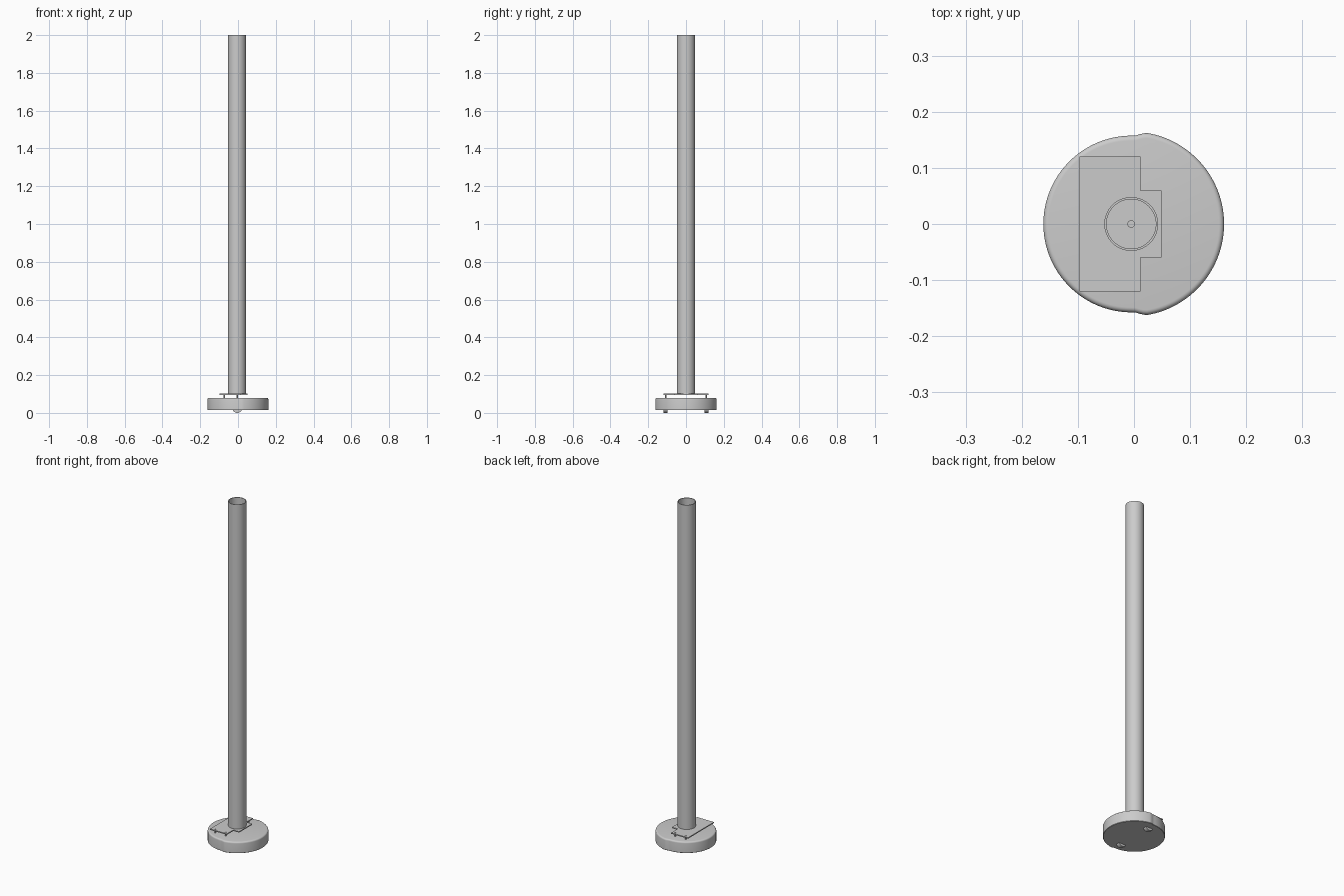
import bpy, bmesh, math
from math import sin, cos, pi

if "Cube" in bpy.data.objects:
    bpy.data.objects.remove(bpy.data.objects["Cube"])

CX = -0.004  # common axis of base and pole


def finish(name, bm, smooth=True):
    bmesh.ops.recalc_face_normals(bm, faces=bm.faces)
    mesh = bpy.data.meshes.new(name)
    bm.to_mesh(mesh)
    bm.free()
    ob = bpy.data.objects.new(name, mesh)
    bpy.context.collection.objects.link(ob)
    bpy.ops.object.select_all(action='DESELECT')
    ob.select_set(True)
    bpy.context.view_layer.objects.active = ob
    if smooth:
        bpy.ops.object.shade_smooth_by_angle(angle=math.radians(35))
    return ob


def loft(bm, rings, caps=True, closed=False):
    rows = [[bm.verts.new(p) for p in r] for r in rings]
    n = len(rows[0])
    pairs = list(zip(rows, rows[1:])) + ([(rows[-1], rows[0])] if closed else [])
    for a, b in pairs:
        for i in range(n):
            j = (i + 1) % n
            bm.faces.new((a[i], a[j], b[j], b[i]))
    if caps:
        bm.faces.new(rows[0][::-1])
        bm.faces.new(rows[-1])


def circle(x, y, z, r, n=32):
    return [(x + r * cos(2 * pi * i / n), y + r * sin(2 * pi * i / n), z) for i in range(n)]


# Round base: wider bumper half at +x, narrower half at -x, rounded top rim
def base_ring(inset, z):
    pts = []
    for i in range(144):
        a = 2 * pi * i / 144
        off = min(a, 2 * pi - a)                  # angle away from +x
        t = min(max((off - 1.415) / 0.12, 0), 1)  # step between the halves
        r = 0.1645 - 0.007 * t - inset
        pts.append((CX + r * cos(a), r * sin(a), z))
    return pts


R = 0.009
rings = [base_ring(0.002, 0.014), base_ring(0, 0.016)]
for k in range(6):
    a = k * pi / 10
    rings.append(base_ring(R * (1 - cos(a)), 0.080 - R + R * sin(a)))
bm = bmesh.new()
loft(bm, rings)
finish("round_base", bm)

# Two drive wheels poking out below the base
for side, label in ((-1, "front"), (1, "back")):
    bm = bmesh.new()
    wheel = []
    for y in (-0.011, 0.011):
        wheel.append([(CX + px, side * 0.109 + y, 0.026 + pz)
                      for px, pz, _ in circle(0, 0, 0, 0.026, 40)])
    loft(bm, wheel)
    finish(label + "_wheel", bm)

# Mounting plate with a small centre hole, drawn as a filled 2D curve
outline = [(-0.097, -0.12), (0.012, -0.12), (0.012, -0.06), (0.049, -0.06),
           (0.049, 0.06), (0.012, 0.06), (0.012, 0.12), (-0.097, 0.12)]
hole = [p[:2] for p in circle(CX - 0.001, 0, 0, 0.006, 24)]
cu = bpy.data.curves.new("mounting_plate", 'CURVE')
cu.dimensions = '2D'
cu.fill_mode = 'BOTH'
cu.extrude = 0.003
for pts in (outline, hole):
    sp = cu.splines.new('POLY')
    sp.points.add(len(pts) - 1)
    for p, (x, y) in zip(sp.points, pts):
        p.co = (x, y, 0, 1)
    sp.use_cyclic_u = True
plate = bpy.data.objects.new("mounting_plate", cu)
plate.location.z = 0.099
bpy.context.collection.objects.link(plate)
bpy.ops.object.select_all(action='DESELECT')
plate.select_set(True)
bpy.context.view_layer.objects.active = plate
bpy.ops.object.convert(target='MESH')
bpy.ops.object.shade_flat()

# Four standoff posts between base and plate
bm = bmesh.new()
for x in (-0.072, -0.005):
    for y in (-0.106, 0.106):
        loft(bm, [circle(x, y, z, 0.004, 16) for z in (0.078, 0.103)])
finish("standoff_posts", bm)

# Tall hollow pole
bm = bmesh.new()
PX = CX - 0.001
loft(bm, [circle(PX, 0, z, r, 64) for r, z in
          ((0.048, 0.102), (0.048, 2.0), (0.044, 2.0), (0.044, 0.102))],
     caps=False, closed=True)
finish("hollow_pole", bm)
